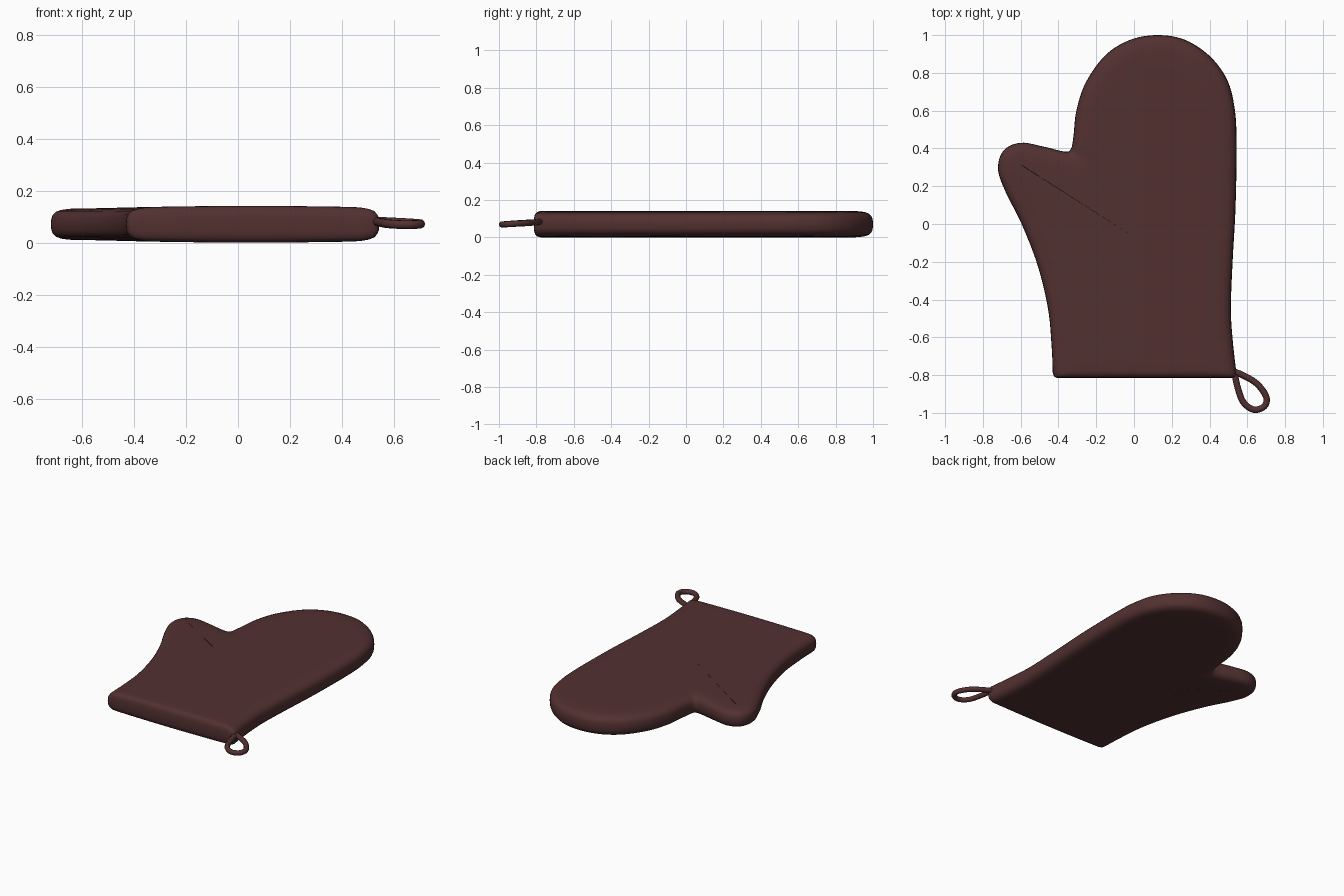
import bpy, bmesh, math
from mathutils import Vector

if "Cube" in bpy.data.objects:
    bpy.data.objects.remove(bpy.data.objects["Cube"])

fabric = bpy.data.materials.new("brown_fabric")
fabric.diffuse_color = (0.085, 0.03, 0.03, 1)
fabric.use_nodes = True
fabric.node_tree.nodes["Principled BSDF"].inputs["Base Color"].default_value = fabric.diffuse_color
MID = 0.074
HUB = Vector((0.05, -0.1))


def spline(points, steps):
    """Open Catmull-Rom curve through the points."""
    p = [Vector(q) for q in points]
    p = [2 * p[0] - p[1]] + p + [2 * p[-1] - p[-2]]
    out = []
    for i in range(1, len(p) - 2):
        a, b, c, d = p[i - 1:i + 3]
        for k in range(steps):
            t = k / steps
            out.append(0.5 * (2 * b + (c - a) * t + (2 * a - 5 * b + 4 * c - d) * t * t
                              + (3 * b - a - 3 * c + d) * t ** 3))
    return out + [p[-2]]


# Mitt silhouette: cuff left, thumb, crotch, fingers, cuff right
side = spline([(-0.43, -0.79), (-0.436, -0.65), (-0.455, -0.45), (-0.51, -0.22), (-0.595, 0),
               (-0.68, 0.17), (-0.72, 0.29), (-0.69, 0.39), (-0.60, 0.43), (-0.48, 0.41),
               (-0.365, 0.383), (-0.333, 0.40), (-0.32, 0.47), (-0.305, 0.6), (-0.255, 0.75),
               (-0.15, 0.895), (-0.02, 0.975), (0.125, 1.0), (0.27, 0.975), (0.40, 0.89),
               (0.49, 0.77), (0.53, 0.63), (0.543, 0.45), (0.538, 0.1), (0.522, -0.2),
               (0.513, -0.45), (0.524, -0.63), (0.543, -0.795)], 6)

# Inward direction for every outline point, for the rounded rim
n = len(side)
inward = []
for i, p in enumerate(side):
    t = (side[min(i + 2, n - 1)] - side[max(i - 2, 0)]).normalized()
    fade = max(0, 1 - (p.y + 0.81) / 0.5)
    inward.append(Vector((t.y, -t.x + 0.4 * fade)))

# Cuff edge closes the outline
cuff = [Vector((0.538, -0.808))]
cuff += [Vector((0.525 + (-0.41 - 0.525) * k / 24, -0.814)) for k in range(25)]
cuff += [Vector((-0.423, -0.808))]
outline = side + cuff
inward += [Vector(((0.055 - p.x) / 0.485, 0.4)) for p in cuff]


def half_height(p):
    """Soft pillow thickness with a shallow crease running in from the thumb."""
    h = max(0.061, 0.061 + 0.0095 * (1 - ((p.x - 0.05) / 0.6) ** 2))
    a, b = Vector((-0.33, 0.38)), Vector((-0.17, 0.29))
    s = min(1, max(0, (p - a).dot(b - a) / (b - a).length_squared))
    d = (p - a - s * (b - a)).length
    return h - 0.007 * (1 - s) * math.exp(-(d / 0.025) ** 2)


# Rings: rim profile (inset, height factor), then shrinking toward the hub
rings = []
for inset, f in [(0, 0), (0.002, 0.38), (0.008, 0.6), (0.02, 0.79), (0.04, 0.905),
                 (0.068, 0.97), (0.1, 1)]:
    rings.append(([p + v * inset for p, v in zip(outline, inward)], f))
base = rings[-1][0]
for s in (0.92, 0.84, 0.74, 0.62, 0.48, 0.32, 0.16):
    rings.append(([HUB + (p - HUB) * s for p in base], 1))

bm = bmesh.new()
layers = [(r, f, -1) for r, f in reversed(rings)] + [(r, f, 1) for r, f in rings[1:]]
loops = [[bm.verts.new((p.x, p.y, MID + sgn * f * half_height(p))) for p in r]
         for r, f, sgn in layers]
count = len(outline)
for lo, hi in zip(loops, loops[1:]):
    for i in range(count):
        j = (i + 1) % count
        bm.faces.new((lo[i], lo[j], hi[j], hi[i]))
for loop, sgn in ((loops[0], -1), (loops[-1], 1)):
    hub = bm.verts.new((HUB.x, HUB.y, MID + sgn * half_height(HUB)))
    for i in range(count):
        bm.faces.new((loop[i], loop[(i + 1) % count], hub))
bmesh.ops.recalc_face_normals(bm, faces=bm.faces)
# Rest the underside on the ground
low = min(v.co.z for v in bm.verts)
bmesh.ops.translate(bm, verts=bm.verts, vec=(0, 0, -low))
mesh = bpy.data.meshes.new("mitt")
bm.to_mesh(mesh)
bm.free()
mesh.shade_smooth()
mesh.materials.append(fabric)
mitt = bpy.data.objects.new("mitt", mesh)
bpy.context.collection.objects.link(mitt)

# Hanging loop at the cuff corner
path = spline([(0.525, -0.78, 0.084), (0.575, -0.80, 0.081), (0.65, -0.845, 0.077),
               (0.70, -0.915, 0.073), (0.69, -0.965, 0.07), (0.635, -0.983, 0.069),
               (0.58, -0.945, 0.072), (0.55, -0.87, 0.077), (0.53, -0.78, 0.082)], 6)
curve = bpy.data.curves.new("hanging_loop", "CURVE")
curve.dimensions = "3D"
curve.bevel_depth = 0.017
curve.bevel_resolution = 3
curve.use_fill_caps = True
line = curve.splines.new("POLY")
line.points.add(len(path) - 1)
for pt, p in zip(line.points, path):
    pt.co = (*p, 1)
line.use_smooth = True
curve.materials.append(fabric)
bpy.context.collection.objects.link(bpy.data.objects.new("hanging_loop", curve))
